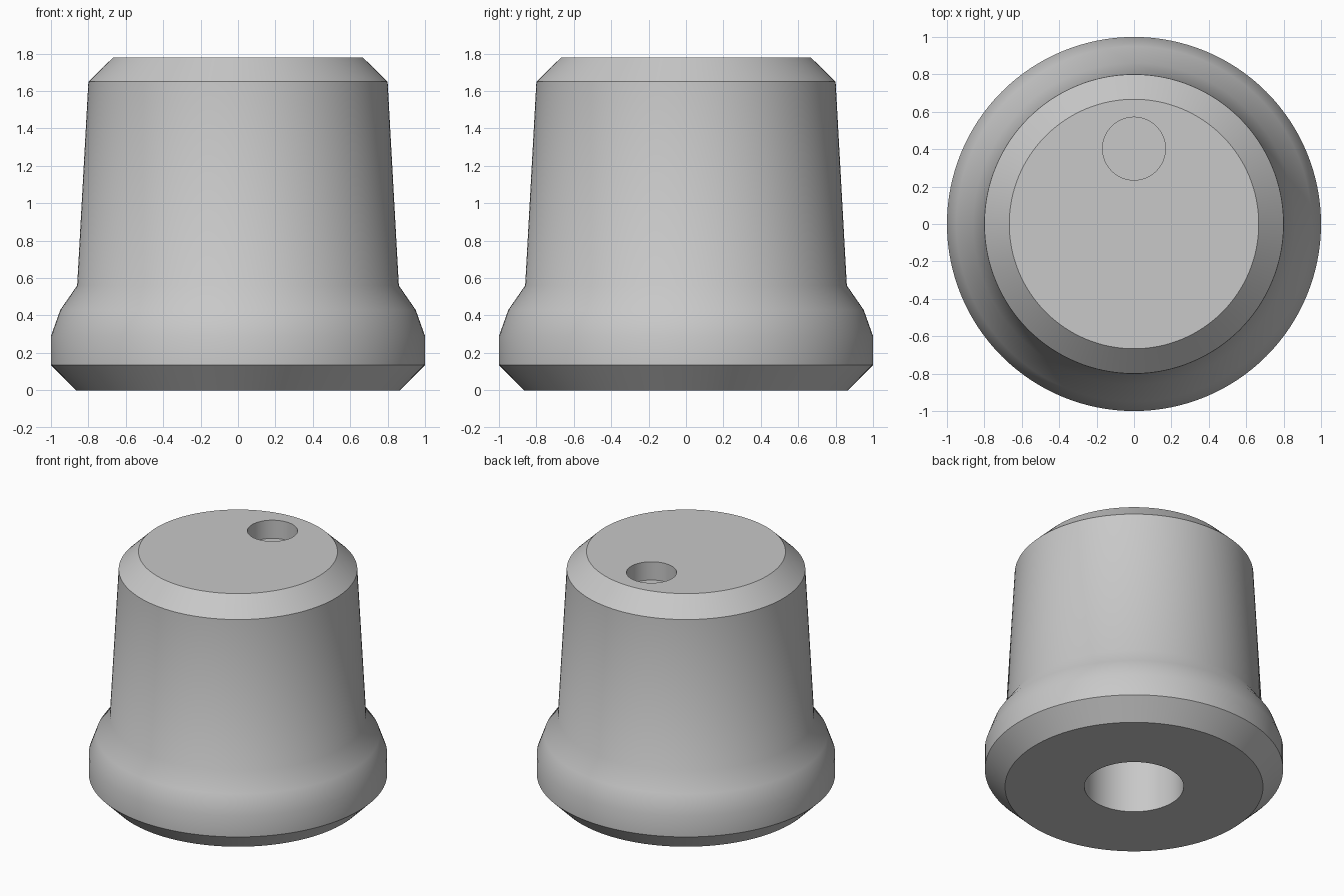
import bpy, bmesh, math

SEGMENTS = 128

cube = bpy.data.objects.get("Cube")
if cube:
    bpy.data.objects.remove(cube, do_unlink=True)

# Single grey plastic
grey = bpy.data.materials.new("mid_grey")
grey.use_nodes = True
grey.diffuse_color = (0.58, 0.58, 0.58, 1)
grey.node_tree.nodes["Principled BSDF"].inputs["Base Color"].default_value = grey.diffuse_color


def lathe(name, profile, centre=(0, 0)):
    """Closed round solid from (radius, height) pairs, bottom to top."""
    bm = bmesh.new()
    rings = []
    for r, z in profile:
        angles = [2 * math.pi * i / SEGMENTS for i in range(SEGMENTS)]
        rings.append([bm.verts.new((centre[0] + r * math.cos(a),
                                    centre[1] + r * math.sin(a), z)) for a in angles])
    for low, high in zip(rings, rings[1:]):
        for i in range(SEGMENTS):
            j = (i + 1) % SEGMENTS
            bm.faces.new((low[i], low[j], high[j], high[i]))
    bm.faces.new(rings[0][::-1])
    bm.faces.new(rings[-1])
    mesh = bpy.data.meshes.new(name)
    bm.to_mesh(mesh)
    bm.free()
    mesh.materials.append(grey)
    obj = bpy.data.objects.new(name, mesh)
    bpy.context.collection.objects.link(obj)
    return obj


# Knob body: bevelled foot, flared skirt, tapered grip, bevelled top
knob = lathe("knob_body", [(0.865, 0), (1, 0.135), (1, 0.29), (0.95, 0.43),
                           (0.86, 0.56), (0.8, 1.65), (0.667, 1.78)])

# Shaft bore from below and marker dimple in the top
cutters = [lathe("shaft_bore_cutter", [(0.333, -0.2), (0.333, 1.2)]),
           lathe("marker_dimple_cutter", [(0.168, 1.645), (0.168, 2)], (0, 0.403))]

bpy.ops.object.select_all(action="DESELECT")
knob.select_set(True)
bpy.context.view_layer.objects.active = knob
for cutter in cutters:
    cut = knob.modifiers.new(cutter.name, "BOOLEAN")
    cut.operation = "DIFFERENCE"
    cut.solver = "EXACT"
    cut.object = cutter
    bpy.ops.object.modifier_apply(modifier=cut.name)
    bpy.data.objects.remove(cutter, do_unlink=True)

# Smooth round walls, crisp bevel edges
bpy.ops.object.shade_smooth_by_angle(angle=math.radians(38))
